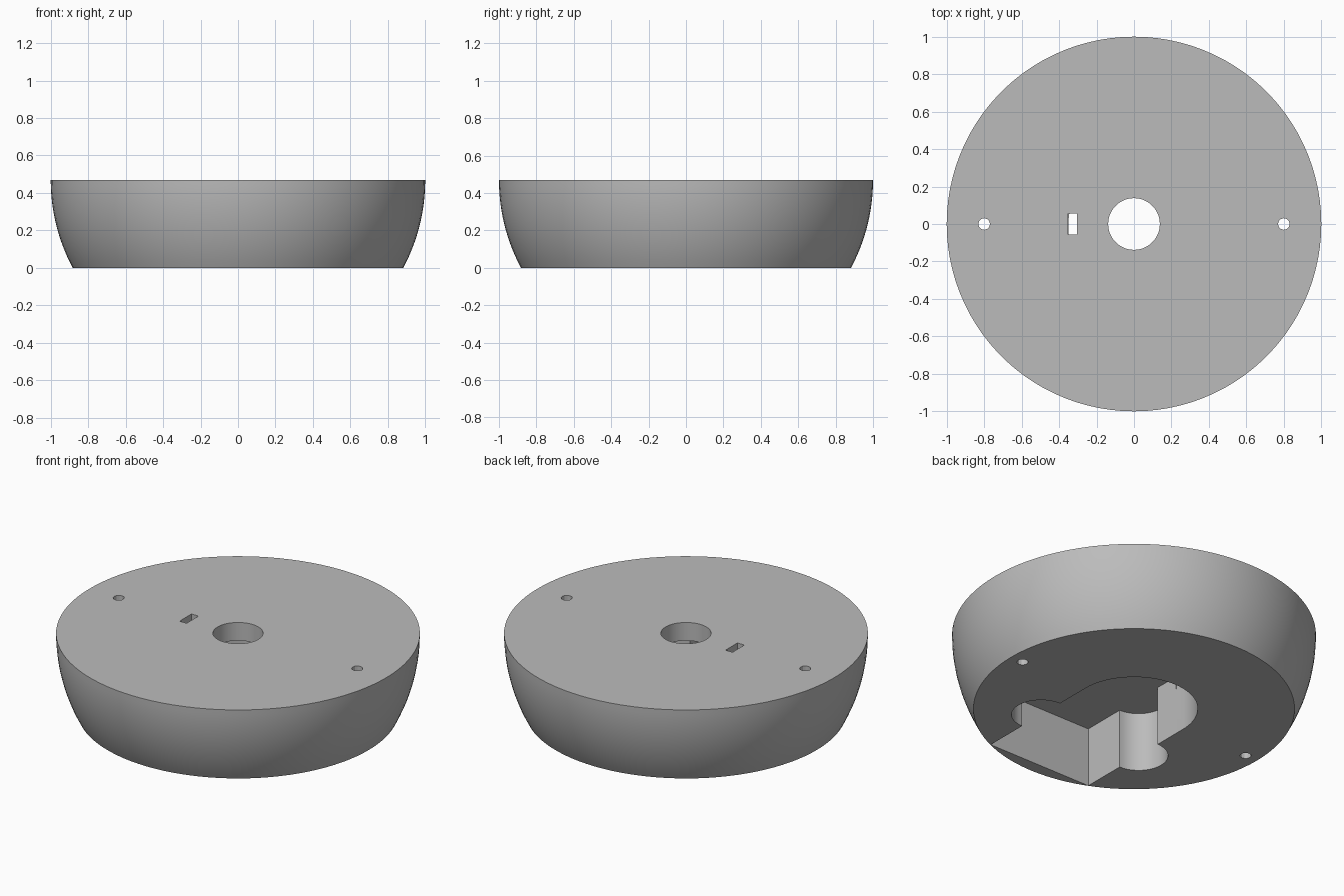
import bpy, bmesh, math

cube = bpy.data.objects.get("Cube")
if cube:
    bpy.data.objects.remove(cube, do_unlink=True)

HEIGHT = 0.47
CAVITY_TOP = 0.36

grey = bpy.data.materials.new("plain_grey")
grey.use_nodes = True
grey.diffuse_color = (0.5, 0.5, 0.5, 1)
grey.node_tree.nodes["Principled BSDF"].inputs["Base Color"].default_value = (0.5, 0.5, 0.5, 1)


def arc(cx, cy, r, start, end, steps):
    """Points along an arc, angles in degrees."""
    angles = [math.radians(start + (end - start) * i / steps) for i in range(steps + 1)]
    return [(cx + r * math.cos(a), cy + r * math.sin(a)) for a in angles]


def circle(cx, cy, r, sides):
    return arc(cx, cy, r, 0, 360, sides)[:-1]


def loft(name, rings):
    """Closed solid through rings of (outline, z)."""
    bm = bmesh.new()
    loops = [[bm.verts.new((x, y, z)) for x, y in outline] for outline, z in rings]
    n = len(loops[0])
    for low, high in zip(loops, loops[1:]):
        for i in range(n):
            j = (i + 1) % n
            bm.faces.new((low[i], low[j], high[j], high[i]))
    bm.faces.new(loops[0][::-1])
    bm.faces.new(loops[-1])
    bmesh.ops.recalc_face_normals(bm, faces=bm.faces)
    mesh = bpy.data.meshes.new(name)
    bm.to_mesh(mesh)
    bm.free()
    mesh.materials.append(grey)
    obj = bpy.data.objects.new(name, mesh)
    bpy.context.collection.objects.link(obj)
    return obj


# Body: a band of a unit sphere, widest at its flat top
STEPS = 14
rings = []
for i in range(STEPS + 1):
    z = HEIGHT * i / STEPS
    rings.append((circle(0, 0, math.sqrt(1 - (HEIGHT - z) ** 2), 100), z))
body = loft("round_base", rings)

# Underside cavity: round-ended channel with a rounded lobe on each side
HALF, FRONT, LOBE_Y, LOBE_R = 0.35, -0.808, -0.378, 0.162
cavity = arc(0, 0, HALF, 0, 180, 48)
cavity += arc(-HALF, LOBE_Y, LOBE_R, 90, 270, 20)
cavity += [(-HALF, FRONT), (HALF, FRONT)]
cavity += arc(HALF, LOBE_Y, LOBE_R, -90, 90, 20)

# Openings through the top: centre bore, screw holes and wire slot
through = (-0.1, HEIGHT + 0.1)
cuts = [
    ("cavity_cutter", cavity, (-0.1, CAVITY_TOP)),
    ("bore_cutter", circle(0, 0, 0.138, 48), through),
    ("slot_cutter", [(-0.352, -0.057), (-0.305, -0.057), (-0.305, 0.057), (-0.352, 0.057)],
     (CAVITY_TOP - 0.08, HEIGHT + 0.1)),
]
for side, x in (("left", 0.8), ("right", -0.8)):
    cuts.append((side + "_hole_cutter", circle(x, 0, 0.031, 12), through))

bpy.context.view_layer.objects.active = body
for name, outline, (low, high) in cuts:
    cutter = loft(name, [(outline, low), (outline, high)])
    cutter.hide_render = True
    mod = body.modifiers.new(name, "BOOLEAN")
    mod.operation = "DIFFERENCE"
    mod.solver = "EXACT"
    mod.object = cutter
    bpy.ops.object.modifier_apply(modifier=mod.name)
    bpy.data.objects.remove(cutter, do_unlink=True)

bpy.ops.object.select_all(action="DESELECT")
body.select_set(True)
bpy.ops.object.shade_smooth_by_angle(angle=math.radians(25))
